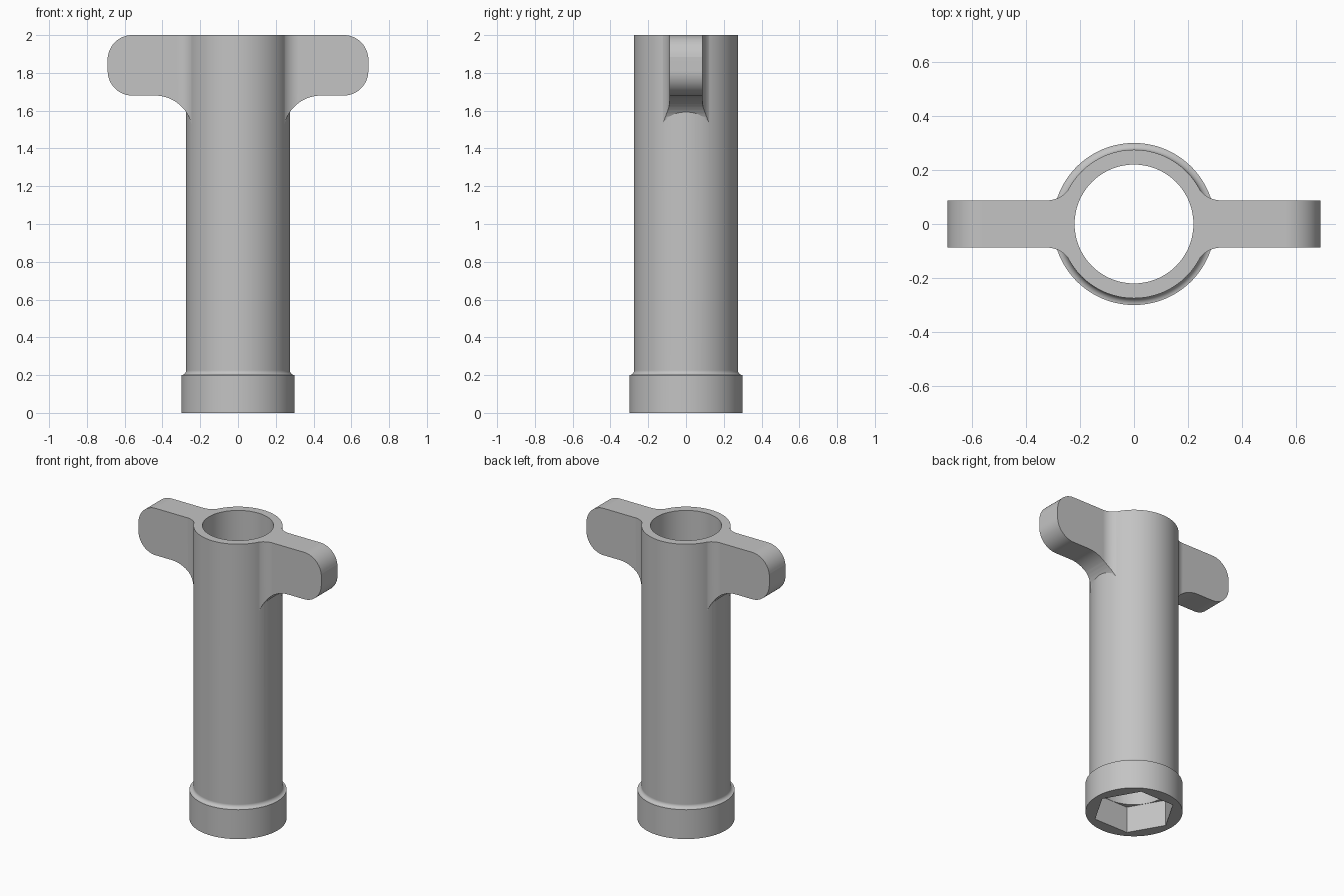
import bpy, bmesh
from math import cos, sin, radians, degrees, atan2, sqrt, pi
from mathutils import Vector

if "Cube" in bpy.data.objects:
    bpy.data.objects.remove(bpy.data.objects["Cube"])

SHAFT_R, COLLAR_R, BORE_R, HEX_R = 0.275, 0.30, 0.22, 0.256
COLLAR_H, SOCKET_H = 0.20, 0.18
WING_X, WING_Y, WING_Z, CORNER = 0.69, 0.0875, 1.68, 0.13


def arc(cx, cy, r, a0, a1, n=14):
    """Points on a circle between two angles in degrees."""
    angles = [radians(a0 + (a1 - a0) * i / n) for i in range(n + 1)]
    return [(cx + r * cos(a), cy + r * sin(a)) for a in angles]


def mirrored(points):
    """Close a half outline by mirroring it across the first axis."""
    return points + [(-u, v) for u, v in reversed(points)]


def to_object(bm, name):
    bmesh.ops.recalc_face_normals(bm, faces=bm.faces)
    mesh = bpy.data.meshes.new(name)
    bm.to_mesh(mesh)
    bm.free()
    ob = bpy.data.objects.new(name, mesh)
    bpy.context.collection.objects.link(ob)
    return ob


def lathe(name, profile, steps):
    """Revolve an (r, z) profile that starts and ends on the axis."""
    bm = bmesh.new()
    verts = [bm.verts.new((r, 0, z)) for r, z in profile]
    edges = [bm.edges.new(pair) for pair in zip(verts, verts[1:])]
    bmesh.ops.spin(bm, geom=verts + edges, cent=(0, 0, 0), axis=(0, 0, 1),
                   angle=2 * pi, steps=steps, use_merge=False)
    bmesh.ops.remove_doubles(bm, verts=bm.verts, dist=1e-5)
    return to_object(bm, name)


def cylinder(name, r, z0, z1, steps):
    return lathe(name, [(0, z0), (r, z0), (r, z1), (0, z1)], steps)


def prism(name, coords, depth):
    """Extrude a closed outline along a vector."""
    bm = bmesh.new()
    face = bm.faces.new([bm.verts.new(c) for c in coords])
    made = bmesh.ops.extrude_face_region(bm, geom=[face], use_keep_orig=True)
    moved = [g for g in made["geom"] if isinstance(g, bmesh.types.BMVert)]
    bmesh.ops.translate(bm, verts=moved, vec=Vector(depth))
    return to_object(bm, name)


def boolean(ob, tool, operation):
    """Apply a boolean and discard the tool."""
    tool.hide_render = True
    mod = ob.modifiers.new(operation.lower(), "BOOLEAN")
    mod.object, mod.operation, mod.solver = tool, operation, "EXACT"
    bpy.context.view_layer.update()
    graph = bpy.context.evaluated_depsgraph_get()
    result = bpy.data.meshes.new_from_object(ob.evaluated_get(graph))
    ob.modifiers.clear()
    ob.data = result
    bpy.data.objects.remove(tool)


# Shaft with a collar and a concave fillet above it
fillet = COLLAR_R - SHAFT_R
body = lathe("wrench_body",
             [(0, 0), (COLLAR_R, 0)]
             + arc(COLLAR_R, COLLAR_H + fillet, fillet, 270, 180, 8)
             + [(SHAFT_R, 2.1), (0, 2.1)], 112)

# Wing handle plan: a bar blended into the shaft by vertical fillets
blend = 0.10
cy = WING_Y + blend
cx = sqrt((SHAFT_R - 0.002 + blend) ** 2 - cy ** 2)
tangent = degrees(atan2(-cy, -cx))
quarter = [(0.8, WING_Y)] + arc(cx, cy, blend, -90, tangent)
half = quarter + [(x, -y) for x, y in reversed(quarter)]
plan = [(x, y) for x, y in quarter] + [(-x, y) for x, y in reversed(quarter)]
plan += [(-x, -y) for x, y in quarter] + [(x, -y) for x, y in reversed(quarter)]
wings = prism("wings", [(x, y, 1.3) for x, y in plan], (0, 0, 0.9))

# Wing silhouette: arched underside and rounded lower corners
under = [(0.24, 1.40)] + arc(0.44, WING_Z - 0.2, 0.2, 180, 90)
under += arc(WING_X - CORNER, WING_Z + CORNER, CORNER, -90, 0)
under += [(WING_X, 2.1)]
outline = prism("wing_outline", [(x, -0.5, z) for x, z in mirrored(under)], (0, 1, 0))
boolean(wings, outline, "INTERSECT")
boolean(body, wings, "UNION")

# Trim the top flat and round the upper corners
upper = [(1, 2.3), (1, 1.86), (0.7, 1.86)]
upper += arc(WING_X - CORNER, 2 - CORNER, CORNER, 7, 90)
trimmer = prism("top_trimmer", [(x, -0.5, z) for x, z in mirrored(upper)], (0, 1, 0))
boolean(body, trimmer, "DIFFERENCE")

# Through bore and hexagonal socket
boolean(body, cylinder("bore", BORE_R, -0.1, 2.3, 96), "DIFFERENCE")
boolean(body, cylinder("hex_socket", HEX_R, -0.1, SOCKET_H, 6), "DIFFERENCE")

# Plain grey finish
grey = bpy.data.materials.new("plain_grey")
grey.use_nodes = True
colour = (0.55, 0.55, 0.55, 1)
grey.diffuse_color = colour
grey.node_tree.nodes["Principled BSDF"].inputs["Base Color"].default_value = colour
body.data.materials.clear()
body.data.materials.append(grey)
for face in body.data.polygons:
    face.material_index = 0

# Smooth curved surfaces, keep hard edges
bpy.ops.object.select_all(action="DESELECT")
body.select_set(True)
bpy.context.view_layer.objects.active = body
bpy.ops.object.shade_smooth_by_angle(angle=radians(30))
weighted = body.modifiers.new("weighted_normals", "WEIGHTED_NORMAL")
weighted.keep_sharp = True
